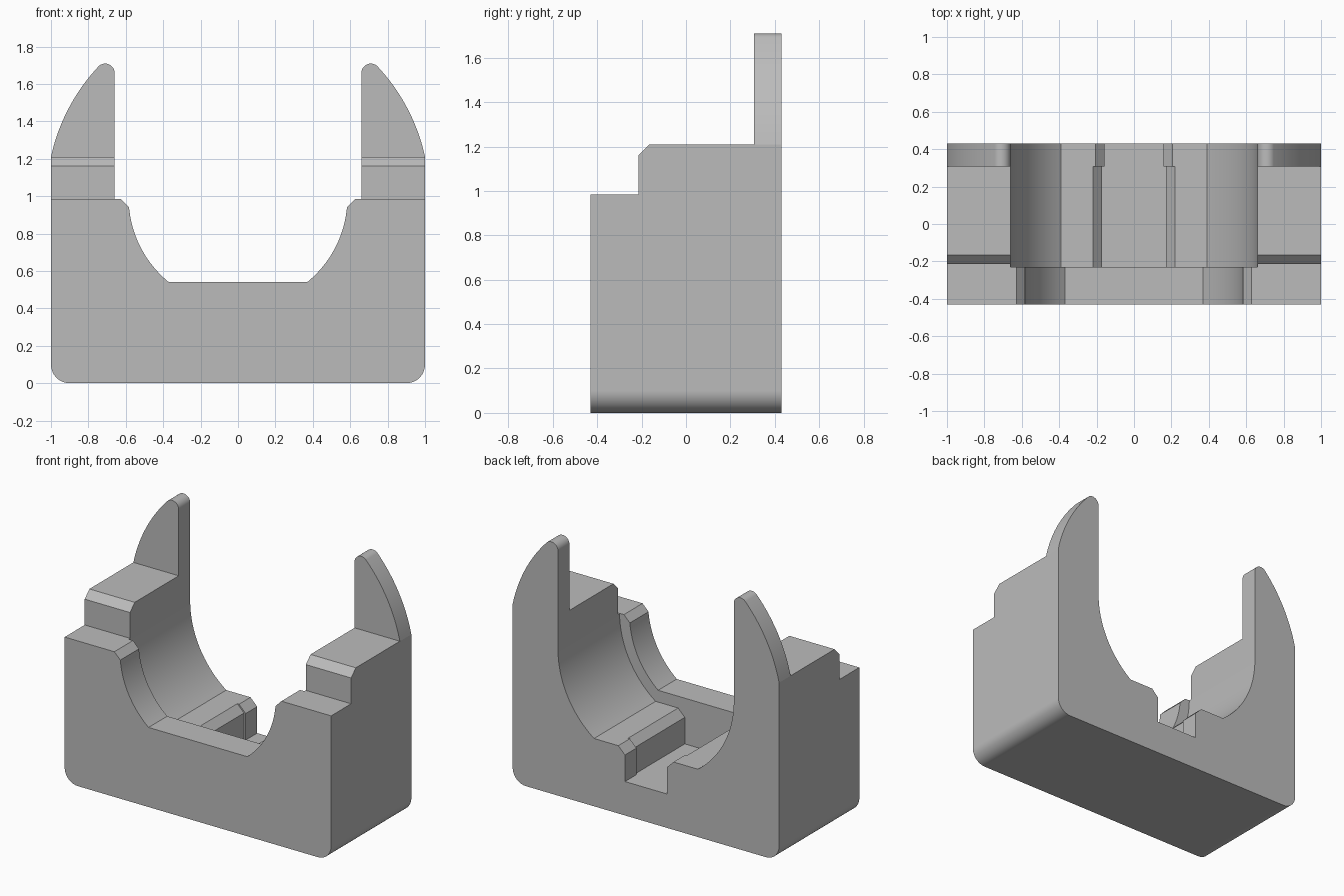
import bpy, bmesh
from math import sin, cos, asin, acos, atan2, sqrt, radians, pi

if "Cube" in bpy.data.objects:
    bpy.data.objects.remove(bpy.data.objects["Cube"])

FRONT, BACK = -0.43, 0.43
LIP_BACK, STEP_Y, HORN_Y = -0.23, -0.215, 0.307
LIP_TOP, DECK = 0.985, 1.21
CENTRE_Z = 0.993            # common centre height of all round surfaces
BORE, LIP_BORE = 0.66, 0.585
FLOOR, LIP_FLOOR = 0.46, 0.54

grey = bpy.data.materials.new("plain grey")
grey.use_nodes = True
grey.diffuse_color = (0.5, 0.5, 0.5, 1)
grey.node_tree.nodes["Principled BSDF"].inputs["Base Color"].default_value = grey.diffuse_color


def arc(cx, cz, r, start, end, steps=20):
    return [(cx + r * cos(start + (end - start) * i / steps),
             cz + r * sin(start + (end - start) * i / steps)) for i in range(steps + 1)]


def mirrored(half):
    """Close a right-half profile with its mirror image."""
    return half + [(-x, z) for x, z in reversed(half)]


def prism(name, profile, start, end, axis="y"):
    bm = bmesh.new()
    place = (lambda a, b: (a, start, b)) if axis == "y" else (lambda a, b: (start, a, b))
    face = bm.faces.new([bm.verts.new(place(a, b)) for a, b in profile])
    moved = bmesh.ops.extrude_face_region(bm, geom=[face])["geom"]
    shift = (0, end - start, 0) if axis == "y" else (end - start, 0, 0)
    bmesh.ops.translate(bm, vec=shift,
                        verts=[v for v in moved if isinstance(v, bmesh.types.BMVert)])
    bmesh.ops.recalc_face_normals(bm, faces=bm.faces)
    mesh = bpy.data.meshes.new(name)
    bm.to_mesh(mesh)
    bm.free()
    mesh.materials.append(grey)
    obj = bpy.data.objects.new(name, mesh)
    bpy.context.collection.objects.link(obj)
    return obj


def combine(target, tool, operation):
    bpy.context.view_layer.objects.active = target
    mod = target.modifiers.new(operation, "BOOLEAN")
    mod.operation, mod.object, mod.solver = operation, tool, "EXACT"
    bpy.ops.object.modifier_apply(modifier=mod.name)
    bpy.data.objects.remove(tool)


# Rounded lower corner, shared by body and lip
corner = arc(0.9, 0.1, 0.1, -pi / 2, 0, 14)

# Horn: large outer arc blended into a small rounded tip
outer = sqrt(1 + (DECK - CENTRE_Z) ** 2)
tip = 0.05
tip_x = BORE + tip
rise = sqrt((outer - tip) ** 2 - tip_x ** 2)
tip_angle = atan2(rise, tip_x)
horn = arc(0, CENTRE_Z, outer, asin((DECK - CENTRE_Z) / outer), tip_angle)
horn += arc(tip_x, CENTRE_Z + rise, tip, tip_angle, pi)[1:]

# Body with a round cradle
bore = arc(0, CENTRE_Z, BORE, 0, -asin((CENTRE_Z - FLOOR) / BORE), 24)
body = prism("cradle_body", mirrored(corner + horn + bore), LIP_BACK, BACK)

# Stepped and chamfered deck
deck = [(-0.6, LIP_TOP), (STEP_Y, LIP_TOP), (STEP_Y, DECK - 0.05), (STEP_Y + 0.05, DECK),
        (HORN_Y, DECK), (HORN_Y, 2), (-0.6, 2)]
combine(body, prism("deck_cutter", deck, -1.2, 1.2, "x"), "DIFFERENCE")


# Chamfered floor slot, narrower at the back
def slot_profile(half_width):
    return mirrored([(half_width, 0.23), (half_width, FLOOR - 0.05),
                     (half_width + 0.05, FLOOR), (half_width + 0.05, FLOOR + 0.1)])


combine(body, prism("wide_slot_cutter", slot_profile(0.17), LIP_BACK, HORN_Y), "DIFFERENCE")
combine(body, prism("narrow_slot_cutter", slot_profile(0.157), HORN_Y - 0.1, BACK + 0.1), "DIFFERENCE")

# Front lip with a smaller round opening and chamfered shoulders
lip_bore = arc(0, CENTRE_Z, LIP_BORE, -asin((CENTRE_Z - 0.94) / LIP_BORE),
               -asin((CENTRE_Z - LIP_FLOOR) / LIP_BORE))
lip_half = corner + [(1, LIP_TOP), (0.627, LIP_TOP)] + lip_bore
combine(body, prism("front_lip", mirrored(lip_half), FRONT, LIP_BACK), "UNION")

# Merge flush faces and shade the curves
bm = bmesh.new()
bm.from_mesh(body.data)
bmesh.ops.remove_doubles(bm, verts=bm.verts, dist=0.0001)
bmesh.ops.dissolve_limit(bm, angle_limit=radians(0.5), verts=bm.verts, edges=bm.edges)
bm.to_mesh(body.data)
bm.free()
bpy.ops.object.select_all(action="DESELECT")
body.select_set(True)
bpy.context.view_layer.objects.active = body
bpy.ops.object.shade_smooth_by_angle(angle=radians(10))
weighted = body.modifiers.new("even_normals", "WEIGHTED_NORMAL")
weighted.keep_sharp = True
